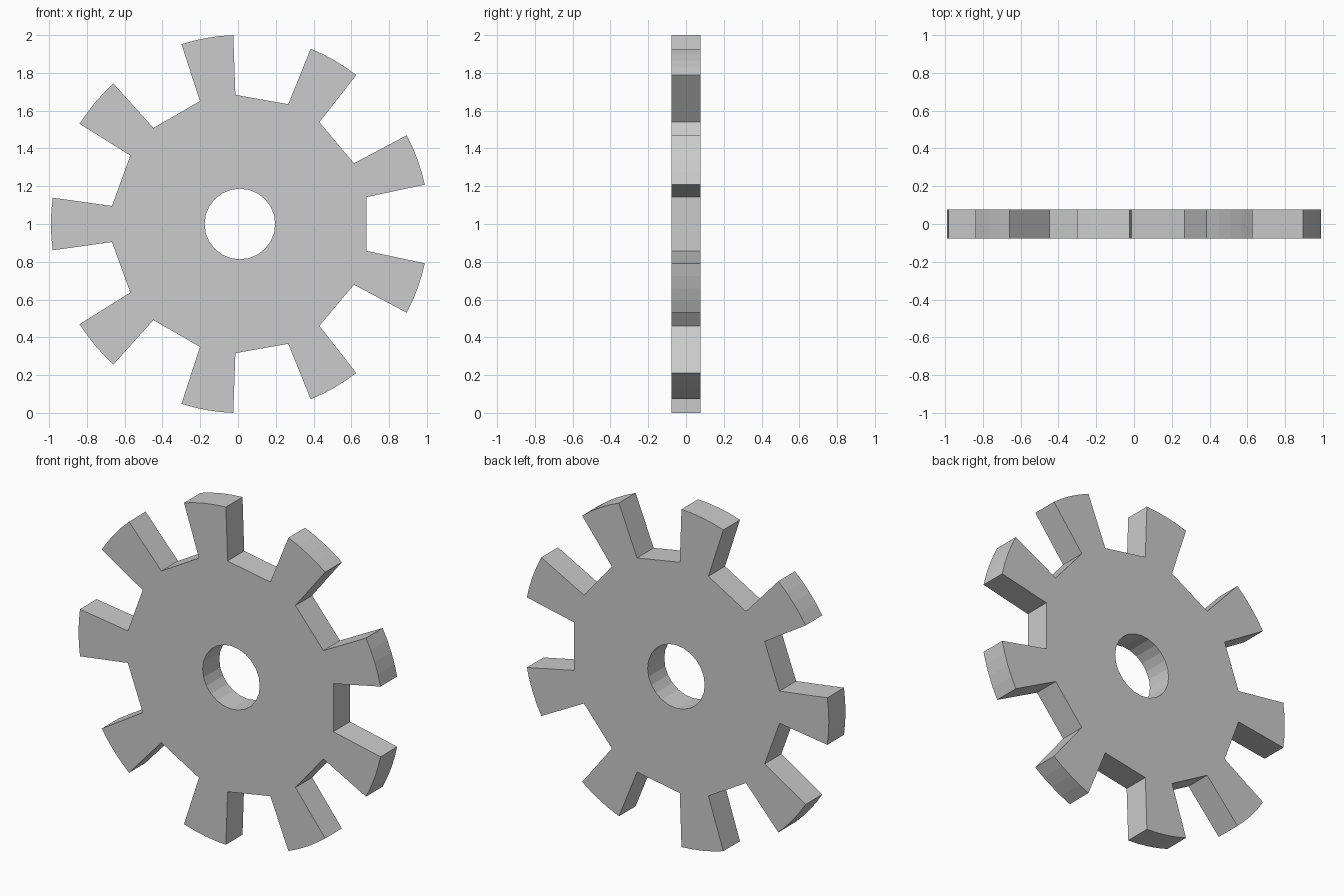
import bpy, bmesh
from math import sin, cos, radians
from mathutils import Vector

if "Cube" in bpy.data.objects:
    bpy.data.objects.remove(bpy.data.objects["Cube"])

TEETH, R_TIP, R_ROOT, R_HOLE = 9, 1.0006, 0.684, 0.187
HALF_TOOTH, TIP_SEGS, HOLE_SEGS = 8.0, 4, 24
CX, CZ, HALF_DEPTH = 0.01, 1.0, 0.078


def polar(r, deg):
    a = radians(deg)
    return (CX + r * cos(a), -HALF_DEPTH, CZ + r * sin(a))


def loop(bm, pts):
    vs = [bm.verts.new(p) for p in pts]
    return [bm.edges.new((v, vs[(i + 1) % len(vs)])) for i, v in enumerate(vs)]


# Outline: straight root between teeth, arc along each tip
outline = []
for i in range(TEETH):
    mid = 20 + i * 360 / TEETH
    outline.append(polar(R_ROOT, mid - HALF_TOOTH))
    for k in range(TIP_SEGS + 1):
        outline.append(polar(R_TIP, mid - HALF_TOOTH + 2 * HALF_TOOTH * k / TIP_SEGS))
    outline.append(polar(R_ROOT, mid + HALF_TOOTH))
hole = [polar(R_HOLE, i * 360 / HOLE_SEGS) for i in range(HOLE_SEGS)]

# Fill the profile with its axle hole, then extrude to thickness
bm = bmesh.new()
edges = loop(bm, outline) + loop(bm, hole)
bmesh.ops.triangle_fill(bm, use_beauty=True, edges=edges, normal=Vector((0, -1, 0)))
ext = bmesh.ops.extrude_face_region(bm, geom=bm.faces[:], use_keep_orig=True)
bmesh.ops.translate(bm, vec=(0, 2 * HALF_DEPTH, 0),
                    verts=[g for g in ext["geom"] if isinstance(g, bmesh.types.BMVert)])
bmesh.ops.recalc_face_normals(bm, faces=bm.faces[:])

mesh = bpy.data.meshes.new("gear_wheel")
bm.to_mesh(mesh)
bm.free()
bpy.context.collection.objects.link(bpy.data.objects.new("gear_wheel", mesh))
